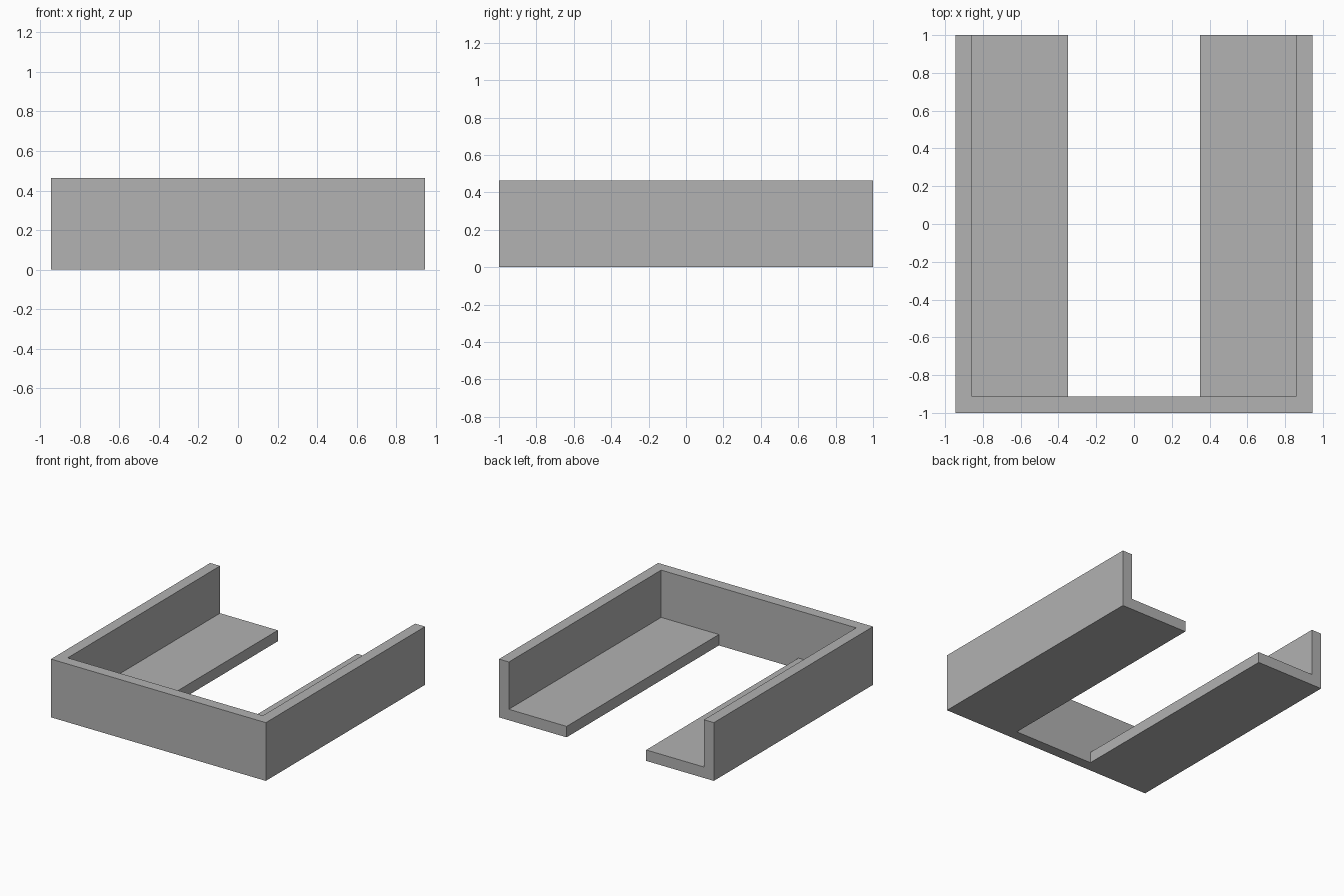
import bpy
import bmesh

cube = bpy.data.objects.get("Cube")
if cube:
    bpy.data.objects.remove(cube, do_unlink=True)

HALF_W, HALF_L, HEIGHT = 0.945, 1.0, 0.463
WALL = 0.087          # thickness of walls and ledges
SLOT = 0.35           # half width of the open floor slot

grey = bpy.data.materials.new("plain_grey")
grey.use_nodes = True
colour = (0.445, 0.445, 0.445, 1)
grey.diffuse_color = colour
grey.node_tree.nodes["Principled BSDF"].inputs["Base Color"].default_value = colour


def prism(name, profile, y0, y1):
    """Extrude an x-z profile from y0 to y1."""
    bm = bmesh.new()
    face = bm.faces.new([bm.verts.new((x, y0, z)) for x, z in profile])
    grown = bmesh.ops.extrude_face_region(bm, geom=[face])["geom"]
    verts = [v for v in grown if isinstance(v, bmesh.types.BMVert)]
    bmesh.ops.translate(bm, verts=verts, vec=(0, y1 - y0, 0))
    bmesh.ops.recalc_face_normals(bm, faces=bm.faces)
    mesh = bpy.data.meshes.new(name)
    bm.to_mesh(mesh)
    bm.free()
    mesh.materials.append(grey)
    obj = bpy.data.objects.new(name, mesh)
    bpy.context.collection.objects.link(obj)
    return obj


def mirrored(right):
    """Close a half profile by reflecting it in x."""
    return right + [(-x, z) for x, z in reversed(right)]


# Solid block, front wall at -y
tray = prism("open_tray", mirrored([(HALF_W, 0), (HALF_W, HEIGHT)]), -HALF_L, HALF_L)

# T-shaped cutter: wide cavity above the ledges, narrow slot through the floor
inner = HALF_W - WALL
cutter = prism("cavity_cutter",
               mirrored([(SLOT, -1), (SLOT, WALL), (inner, WALL), (inner, 1)]),
               -HALF_L + WALL, HALF_L + 1)
cutter.hide_render = True

cut = tray.modifiers.new("cavity", 'BOOLEAN')
cut.operation = 'DIFFERENCE'
cut.solver = 'EXACT'
cut.object = cutter

# Apply the cut and drop the helper
bpy.context.view_layer.update()
graph = bpy.context.evaluated_depsgraph_get()
result = bpy.data.meshes.new_from_object(tray.evaluated_get(graph))
tray.modifiers.clear()
tray.data = result
bpy.data.objects.remove(cutter, do_unlink=True)
